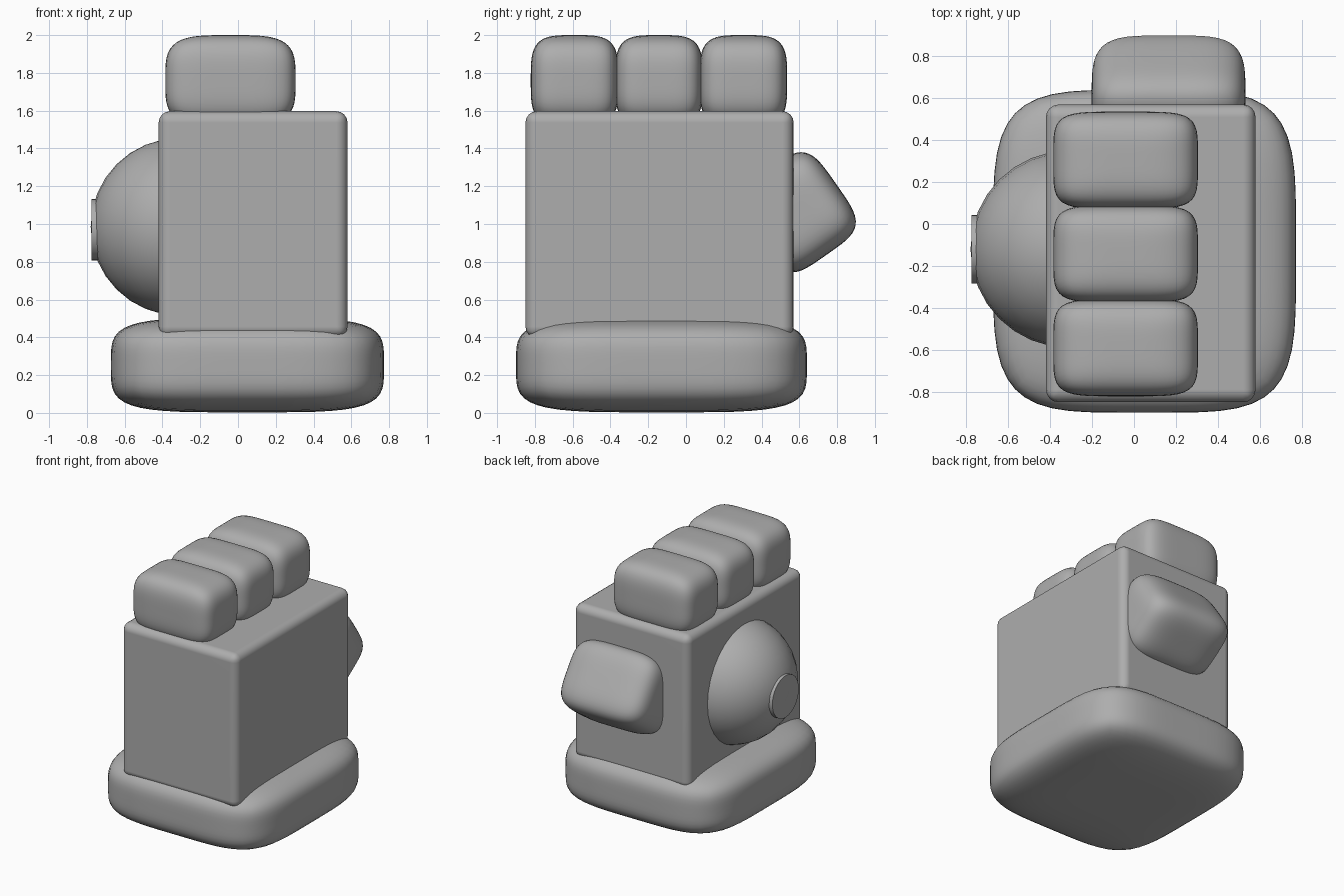
import bpy
import bmesh
from math import radians
from mathutils import Vector

if "Cube" in bpy.data.objects:
    bpy.data.objects.remove(bpy.data.objects["Cube"], do_unlink=True)

# One plain mid grey for every part
GREY = (0.42, 0.42, 0.42, 1)
grey = bpy.data.materials.new("mid_grey")
grey.use_nodes = True
grey.diffuse_color = GREY
grey.node_tree.nodes["Principled BSDF"].inputs["Base Color"].default_value = GREY


def make_object(name, bm, location, rotation=(0, 0, 0)):
    mesh = bpy.data.meshes.new(name)
    bm.normal_update()
    bm.to_mesh(mesh)
    bm.free()
    obj = bpy.data.objects.new(name, mesh)
    bpy.context.collection.objects.link(obj)
    obj.location = location
    obj.rotation_euler = rotation
    mesh.materials.append(grey)
    bpy.ops.object.select_all(action='DESELECT')
    obj.select_set(True)
    bpy.context.view_layer.objects.active = obj
    bpy.ops.object.shade_smooth_by_angle(angle=radians(40))
    return obj


def cushion(name, center, half, plan, side, rotation=(0, 0, 0)):
    """Soft rounded block: plan sets corner fullness seen from above, side the rest."""
    bm = bmesh.new()
    bmesh.ops.create_cube(bm, size=2)
    bmesh.ops.subdivide_edges(bm, edges=bm.edges[:], cuts=15, use_grid_fill=True)
    for v in bm.verts:
        x, y, z = (abs(c) for c in v.co)
        ring = (x ** plan + y ** plan) ** (1 / plan)
        v.co /= (ring ** side + z ** side) ** (1 / side)
        v.co = Vector(c * h for c, h in zip(v.co, half))
    return make_object(name, bm, center, rotation)


# Cuff at the wrist
cushion("cuff", (0.05, -0.13, 0.253), (0.723, 0.77, 0.25), 4.4, 4.3)

# Palm block with softened edges and flat-shaded sides
bm = bmesh.new()
bmesh.ops.create_cube(bm, size=1)
bmesh.ops.scale(bm, vec=(1.0, 1.42, 1.2), verts=bm.verts)
bmesh.ops.bevel(bm, geom=bm.edges[:], offset=0.06, segments=4,
                profile=0.5, affect='EDGES')
palm = make_object("palm", bm, (0.08, -0.14, 0.997))
palm.modifiers.new("flat_sides", 'WEIGHTED_NORMAL').keep_sharp = True

# Three folded fingers in a row
for i, name in enumerate(("front_finger", "middle_finger", "back_finger")):
    cushion(name, (-0.04, -0.59 + 0.447 * i, 1.76), (0.345, 0.232, 0.24), 5, 3.8)

# Tilted thumb on the back
cushion("thumb", (0.165, 0.586, 1.062), (0.367, 0.275, 0.257), 4.2, 4.2,
        (radians(-55), 0, 0))

# Domed knob with a round cap on one side
bm = bmesh.new()
bmesh.ops.create_uvsphere(bm, u_segments=32, v_segments=16, radius=0.47)
make_object("dome", bm, (-0.31, -0.12, 0.985))

bm = bmesh.new()
bmesh.ops.create_cone(bm, cap_ends=True, segments=32, radius1=0.163,
                      radius2=0.163, depth=0.06)
make_object("dome_cap", bm, (-0.745, -0.12, 0.97), (0, radians(90), 0))
